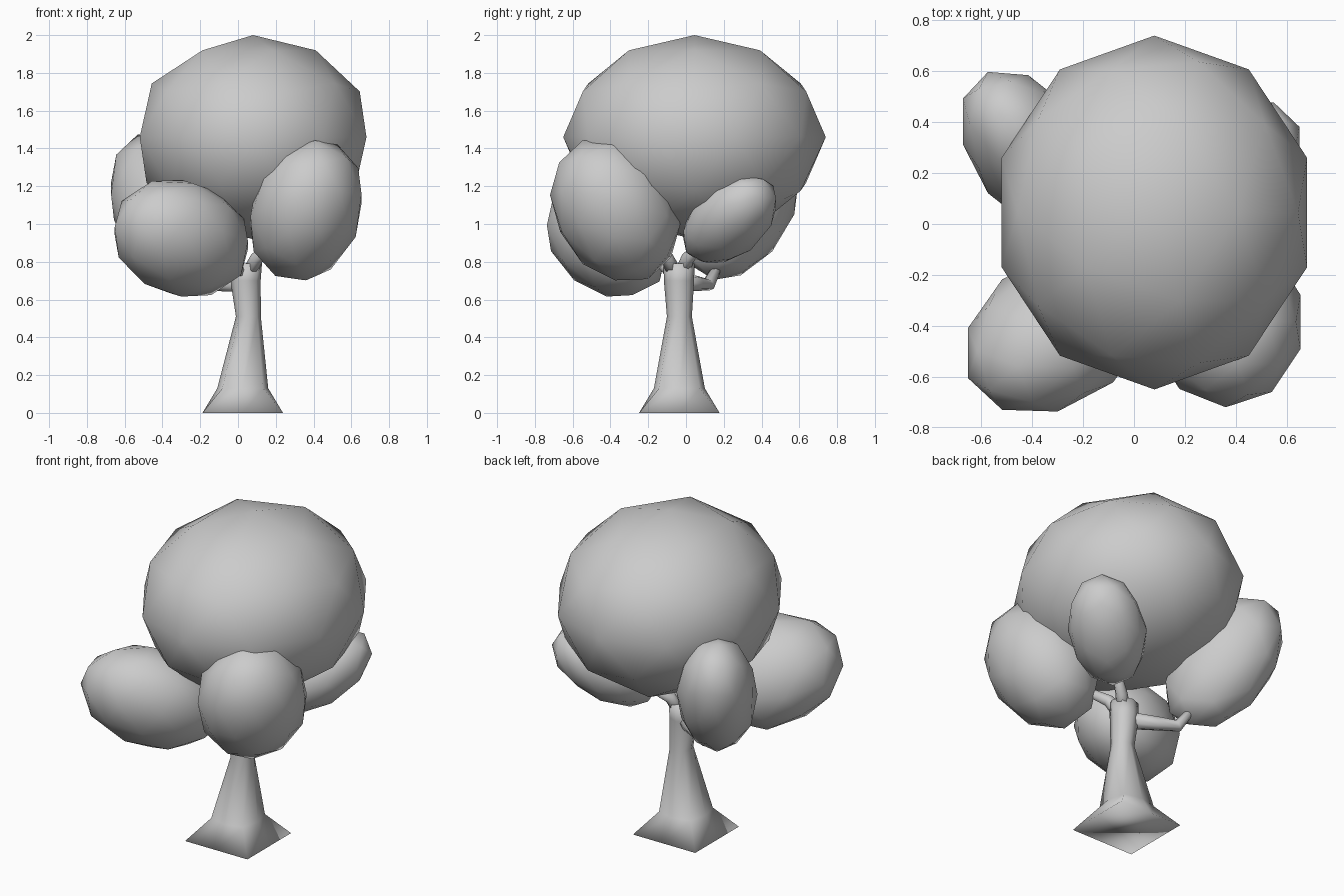
import bpy, bmesh, math
from mathutils import Matrix, Vector

if "Cube" in bpy.data.objects:
    bpy.data.objects.remove(bpy.data.objects["Cube"])


def finish(bm, name):
    bmesh.ops.recalc_face_normals(bm, faces=bm.faces)
    for f in bm.faces:
        f.smooth = True
    me = bpy.data.meshes.new(name)
    bm.to_mesh(me)
    bm.free()
    ob = bpy.data.objects.new(name, me)
    bpy.context.collection.objects.link(ob)
    return ob


def foliage(name, centre, half, lean=(0, 0, 0), grow=1.03):
    """Low-poly ellipsoid with half extents; lean = tilt terms (xy, xz, yz)."""
    hx, hy, hz = half
    xy, xz, yz = lean
    # triangular factor of the ellipsoid matrix: keeps extents, adds the lean
    b, c = xy / hx, xz / hx
    d = math.sqrt(hy * hy - b * b)
    e = (yz - b * c) / d
    f = math.sqrt(hz * hz - c * c - e * e)
    shape = Matrix(((hx, 0, 0), (b, d, 0), (c, e, f))) * grow
    bm = bmesh.new()
    bmesh.ops.create_icosphere(
        bm, subdivisions=2, radius=1,
        matrix=Matrix.Translation(centre) @ shape.to_4x4())
    return finish(bm, name)


def loft(name, stations, upright=False):
    """Eight-sided tube through (x, y, z, half width, corner); corner 1 = square."""
    bm = bmesh.new()
    pts = [Vector(s[:3]) for s in stations]
    rings = []
    for i, (p, s) in enumerate(zip(pts, stations)):
        tangent = pts[min(i + 1, len(pts) - 1)] - pts[max(i - 1, 0)]
        rot = Matrix.Identity(3) if upright else tangent.to_track_quat('Z', 'Y').to_matrix()
        h = s[3]
        c = s[4] if len(s) > 4 else 0.72
        outline = ((-c, -c), (0, -1), (c, -c), (1, 0), (c, c), (0, 1), (-c, c), (-1, 0))
        rings.append([bm.verts.new(p + rot @ Vector((u * h, v * h, 0))) for u, v in outline])
    for a, b in zip(rings, rings[1:]):
        for k in range(8):
            n = (k + 1) % 8
            bm.faces.new((a[k], a[n], b[n], b[k]))
    bm.faces.new(rings[0][::-1])
    bm.faces.new(rings[-1])
    return finish(bm, name)


# Crown and four leaning clumps around it
foliage("crown", (0.08, 0.045, 1.46), (0.631, 0.695, 0.54), grow=1.0)
foliage("front_left_clump", (-0.30, -0.42, 0.925), (0.36, 0.32, 0.31), (0.032, -0.014, -0.024))
foliage("front_right_clump", (0.36, -0.375, 1.075), (0.30, 0.335, 0.375), (-0.003, 0.018, -0.026))
foliage("back_left_clump", (-0.415, 0.29, 1.09), (0.262, 0.308, 0.38), (-0.03, -0.026, 0.042))
foliage("back_right_clump", (0.39, 0.232, 1.025), (0.265, 0.25, 0.235), (0.02, 0.026, 0.022))

# Trunk with square flared foot turning rounder above
loft("trunk", [(0.025, -0.035, 0, 0.213, 1.0), (0.025, -0.035, 0.13, 0.135, 0.8),
               (0.055, -0.035, 0.51, 0.066), (0.04, -0.037, 0.70, 0.08),
               (0.045, -0.037, 0.79, 0.082)], upright=True)

# Branches reaching into the clumps
loft("front_left_branch", [(0.04, -0.05, 0.71, 0.035), (-0.02, -0.12, 0.79, 0.035), (-0.12, -0.25, 0.87, 0.02)])
loft("front_right_branch", [(0.06, -0.06, 0.74, 0.04), (0.10, -0.10, 0.82, 0.035), (0.22, -0.24, 0.93, 0.02)])
loft("back_left_branch", [(0.03, -0.03, 0.69, 0.05), (-0.12, 0.06, 0.685, 0.04), (-0.22, 0.12, 0.68, 0.035),
                          (-0.29, 0.18, 0.80, 0.02)])
loft("back_right_branch", [(0.06, -0.02, 0.74, 0.04), (0.10, 0.01, 0.82, 0.035), (0.25, 0.12, 0.93, 0.02)])
